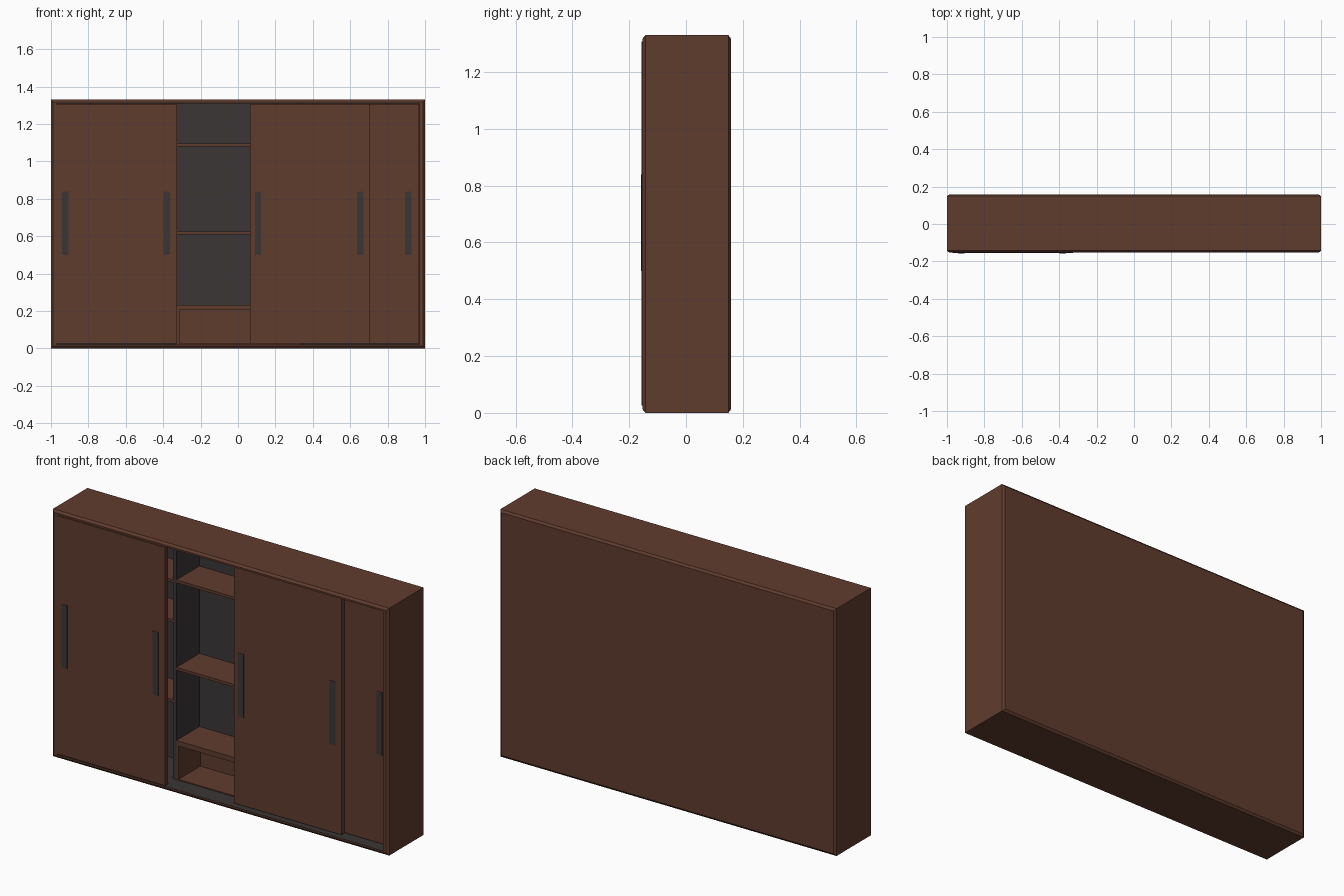
import bpy, bmesh

if "Cube" in bpy.data.objects:
    bpy.data.objects.remove(bpy.data.objects["Cube"])


def material(name, rgb):
    m = bpy.data.materials.new(name)
    m.diffuse_color = (*rgb, 1)
    m.use_nodes = True
    m.node_tree.nodes["Principled BSDF"].inputs["Base Color"].default_value = m.diffuse_color
    return m


BROWN = material("brown_wood", (0.118, 0.045, 0.027))
GREY = material("dark_grey", (0.043, 0.037, 0.037))


def finish(name, bm, *mats):
    bmesh.ops.recalc_face_normals(bm, faces=bm.faces)
    me = bpy.data.meshes.new(name)
    bm.to_mesh(me)
    bm.free()
    for m in mats:
        me.materials.append(m)
    ob = bpy.data.objects.new(name, me)
    bpy.context.collection.objects.link(ob)
    return ob


def box(name, x0, x1, y0, y1, z0, z1, mat):
    bm = bmesh.new()
    bmesh.ops.create_cube(bm, size=1)
    for v in bm.verts:
        v.co.x = x1 if v.co.x > 0 else x0
        v.co.y = y1 if v.co.y > 0 else y0
        v.co.z = z1 if v.co.z > 0 else z0
    return finish(name, bm, mat)


# Carcass: rectangular rings (x inset, z inset, y) from back, over the
# chamfered rims, and into the hollow interior
H, BACK, INNER = 1.33, 0.138, -0.058
bm = bmesh.new()
rings = []
for ix, iz, y in [(0.012, 0.012, 0.158), (0, 0, 0.149), (0, 0, -0.143),
                  (0.012, 0.012, -0.153), (0.03, 0.021, -0.153),
                  (0.03, 0.021, BACK)]:
    rings.append([bm.verts.new((x, y, z)) for x, z in
                  [(-1 + ix, iz), (1 - ix, iz), (1 - ix, H - iz), (-1 + ix, H - iz)]])
for i, (a, b) in enumerate(zip(rings, rings[1:])):
    for k in range(4):
        f = bm.faces.new((a[k], a[k - 1], b[k - 1], b[k]))
        f.material_index = 1 if i == 4 else 0
bm.faces.new(rings[0])
bm.faces.new(rings[-1]).material_index = 1
finish("cabinet_carcass", bm, BROWN, GREY)

# Partitions between the three bays
for side, x in (("left", -0.336), ("right", 0.336)):
    box(side + "_partition", x - 0.01, x + 0.01, INNER, BACK, 0.021, 1.309, GREY)

# Centre bay shelves
for i, (z0, z1) in enumerate([(0.205, 0.232), (0.61, 0.625), (1.08, 1.095)]):
    box(f"centre_shelf_{i + 1}", -0.326, 0.326, INNER, BACK, z0, z1, BROWN)

# Open box at the foot of the centre bay
box("box_floor", -0.326, 0.326, INNER, BACK, 0.021, 0.026, BROWN)
box("box_back", -0.326, 0.326, BACK - 0.01, BACK, 0.026, 0.205, BROWN)
for side, s in (("left", -1), ("right", 1)):
    xs = sorted((s * 0.326, s * 0.314))
    box(f"box_{side}_side", *xs, INNER, BACK - 0.01, 0.026, 0.205, BROWN)

# Side bay shelves
for side, s in (("left", -1), ("right", 1)):
    xs = sorted((s * 0.346, s * 0.97))
    for i, z in enumerate((0.43, 0.86, 1.075)):
        box(f"{side}_shelf_{i + 1}", *xs, INNER, BACK, z, z + 0.015, BROWN)

# Sliding doors on three tracks, each with two slim pulls
for name, x0, x1, y, handles in [
        ("left_door", -0.97, -0.325, -0.156, (-0.923, -0.381)),
        ("middle_door", 0.065, 0.705, -0.127, (0.107, 0.653)),
        ("right_door", 0.327, 0.969, -0.098, (0.372, 0.91))]:
    box(name, x0, x1, y, y + 0.026, 0.026, 1.307, BROWN)
    for side, hx in zip(("left", "right"), handles):
        box(f"{name}_{side}_handle", hx - 0.017, hx + 0.017,
            y - 0.002, y + 0.003, 0.5, 0.84, GREY)
